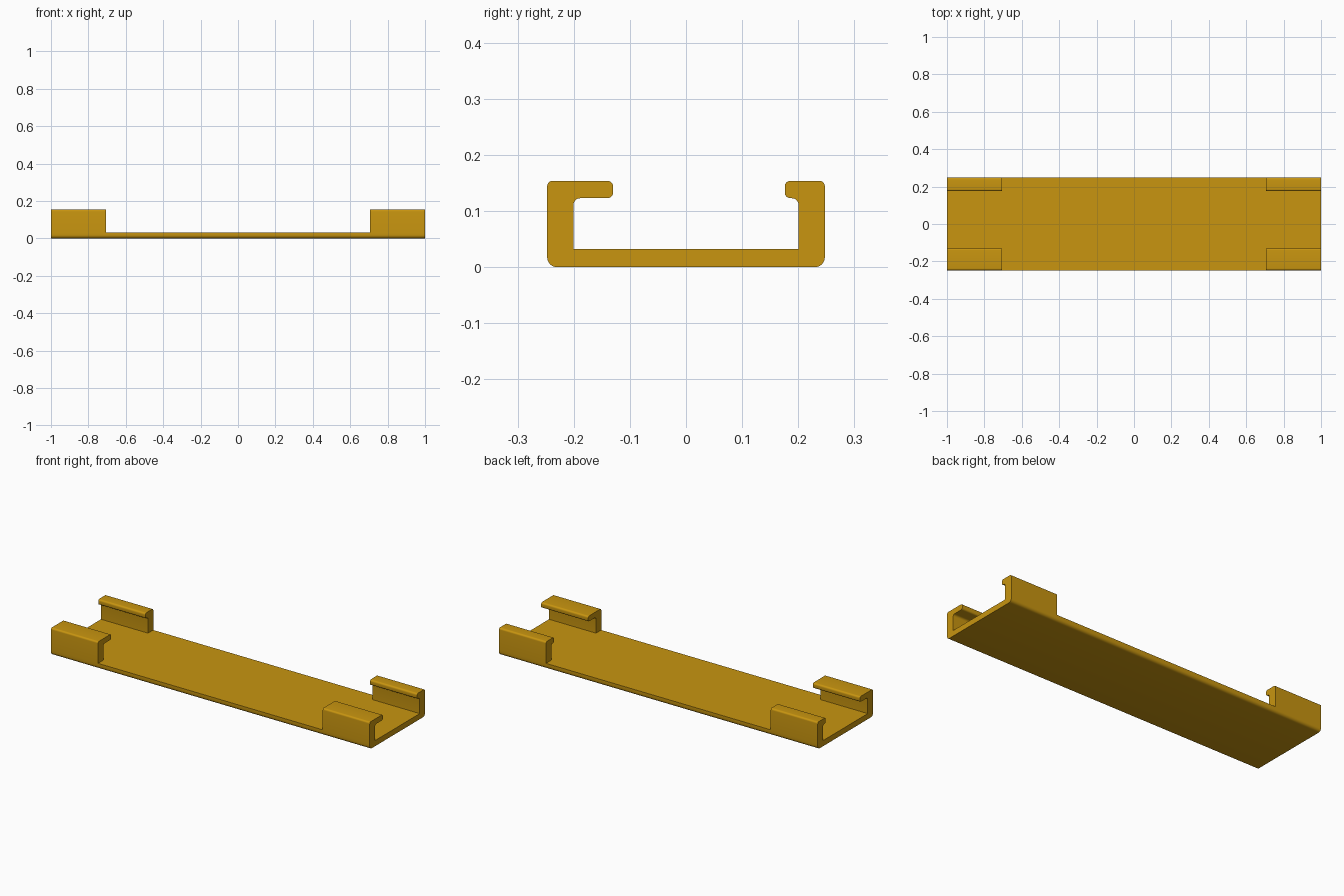
import bpy, bmesh, math
from mathutils import Vector

if "Cube" in bpy.data.objects:
    bpy.data.objects.remove(bpy.data.objects["Cube"])

gold = bpy.data.materials.new("golden_ochre")
gold.diffuse_color = (0.58, 0.30, 0.005, 1)
gold.use_nodes = True
gold.node_tree.nodes["Principled BSDF"].inputs["Base Color"].default_value = gold.diffuse_color

FLOOR, TOP, LIP = 0.032, 0.154, 0.123   # plate top, clip top, lip underside
OUTER, INNER = 0.2475, 0.2005           # wall faces
CLIP_START = 0.705


def rounded(corners, steps=6):
    """Turn (y, z, radius) right-angled corners into a profile with arcs."""
    pts = []
    for i, (y, z, r) in enumerate(corners):
        c = Vector((y, z))
        if r == 0:
            pts.append(c)
            continue
        a = (Vector(corners[i - 1][:2]) - c).normalized()
        b = (Vector(corners[(i + 1) % len(corners)][:2]) - c).normalized()
        for k in range(steps + 1):
            t = math.pi / 2 * k / steps
            pts.append(c + r * (a * (1 - math.sin(t)) + b * (1 - math.cos(t))))
    return pts


def extrude(name, corners, x0, x1, skip_seat=False):
    """Extrude a profile along x; skip_seat leaves out the face on the plate."""
    pts = rounded(corners)
    bm = bmesh.new()
    ends = [[bm.verts.new((x, p.x, p.y)) for p in pts] for x in (x0, x1)]
    n = len(pts)
    for i in range(n):
        j = (i + 1) % n
        if skip_seat and pts[i].y <= FLOOR and pts[j].y <= FLOOR:
            continue
        bm.faces.new((ends[0][i], ends[0][j], ends[1][j], ends[1][i]))
    bm.faces.new(ends[0])
    bm.faces.new(ends[1])
    bmesh.ops.recalc_face_normals(bm, faces=bm.faces)
    mesh = bpy.data.meshes.new(name)
    bm.to_mesh(mesh)
    bm.free()
    mesh.materials.append(gold)
    ob = bpy.data.objects.new(name, mesh)
    bpy.context.collection.objects.link(ob)
    bpy.ops.object.select_all(action='DESELECT')
    ob.select_set(True)
    bpy.context.view_layer.objects.active = ob
    bpy.ops.object.shade_smooth_by_angle(angle=math.radians(30))
    return ob


# Base plate with rounded lower long edges
extrude("base_plate", [(-OUTER, 0, 0.018), (OUTER, 0, 0.018),
                       (OUTER, FLOOR, 0), (-OUTER, FLOOR, 0)], -1, 1)

# Hooked corner clips: long lip at the front, short lip at the back
for side, s, tip in (("front", -1, 0.13), ("back", 1, 0.176)):
    profile = [(s * OUTER, FLOOR, 0), (s * OUTER, TOP, 0.01),
               (s * tip, TOP, 0.01), (s * tip, LIP, 0.01),
               (s * INNER, LIP, 0.012), (s * INNER, FLOOR, 0)]
    for end, x0, x1 in (("left", -1, -CLIP_START), ("right", CLIP_START, 1)):
        extrude(f"{side}_{end}_clip", profile, x0, x1, skip_seat=True)
